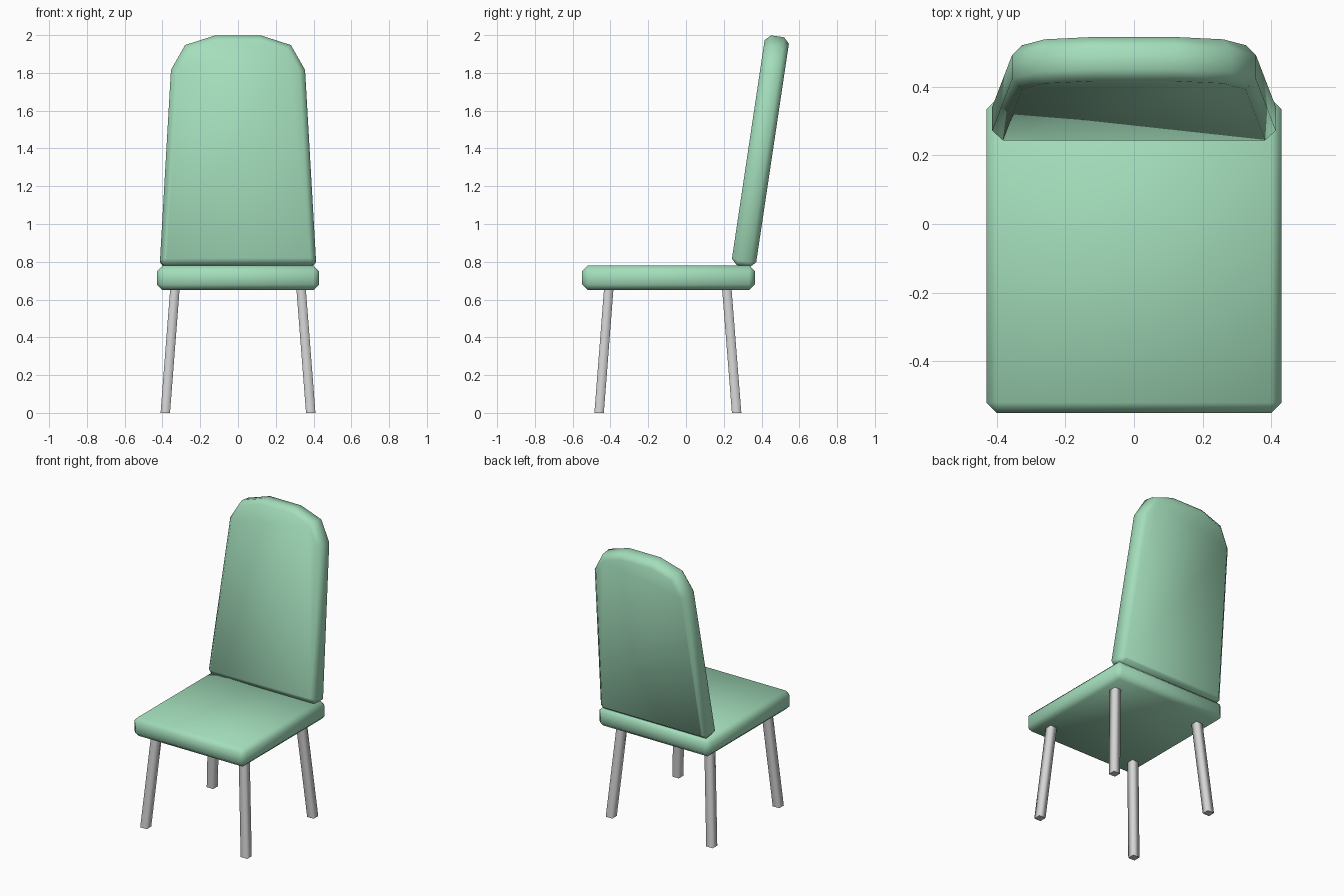
import bpy, bmesh, math
from mathutils import Matrix

if "Cube" in bpy.data.objects:
    bpy.data.objects.remove(bpy.data.objects["Cube"])


def material(name, rgb):
    m = bpy.data.materials.new(name)
    m.diffuse_color = (*rgb, 1)
    m.use_nodes = True
    m.node_tree.nodes["Principled BSDF"].inputs["Base Color"].default_value = m.diffuse_color
    return m


GREEN = material("soft green", (0.37, 0.73, 0.50))
GREY = material("light grey", (0.66, 0.66, 0.66))


def finish(bm, name, mat):
    bmesh.ops.recalc_face_normals(bm, faces=bm.faces)
    me = bpy.data.meshes.new(name)
    bm.to_mesh(me)
    bm.free()
    me.materials.append(mat)
    for p in me.polygons:
        p.use_smooth = True
    ob = bpy.data.objects.new(name, me)
    bpy.context.collection.objects.link(ob)
    return ob


def bevel(bm, edges, width):
    bmesh.ops.bevel(bm, geom=edges, offset=width, segments=1, profile=0.5, affect='EDGES')


# seat: box with chamfered edges
bm = bmesh.new()
bmesh.ops.create_cube(bm, size=1, matrix=Matrix.Translation((0, -0.093, 0.715))
                      @ Matrix.Diagonal((0.86, 0.914, 0.13, 1)))
bevel(bm, bm.edges[:], 0.03)
finish(bm, "seat", GREEN)

# backrest: tapered, rounded-top slab with a chamfered rim, leaning back
half = [(0.392, 0.0), (0.413, 0.025), (0.355, 1.045), (0.28, 1.178), (0.12, 1.23)]
outline = half + [(-x, z) for x, z in reversed(half)]
bm = bmesh.new()
front = bm.faces.new([bm.verts.new((x, -0.065, z)) for x, z in outline])
ext = bmesh.ops.extrude_face_region(bm, geom=[front], use_keep_orig=True)
moved = [g for g in ext["geom"] if isinstance(g, bmesh.types.BMVert)]
bmesh.ops.translate(bm, verts=moved, vec=(0, 0.13, 0))
rim = [e for e in bm.edges if abs(e.verts[0].co.y - e.verts[1].co.y) < 1e-4]
bevel(bm, rim, 0.03)
bm.transform(Matrix.Translation((0, 0.303, 0.777))
             @ Matrix.Rotation(math.radians(-8.5), 4, 'X'))
finish(bm, "backrest", GREEN)


# legs: slim square posts splayed outwards
def leg(name, side, y_foot, y_top):
    bm = bmesh.new()
    r = 0.025
    rings = []
    for x, y, z in ((0.385 * side, y_foot, 0.0), (0.333 * side, y_top, 0.67)):
        rings.append([bm.verts.new((x + a * r, y + b * r, z))
                      for a, b in ((-1, -1), (1, -1), (1, 1), (-1, 1))])
    for i in range(4):
        j = (i + 1) % 4
        bm.faces.new((rings[0][i], rings[0][j], rings[1][j], rings[1][i]))
    bm.faces.new(rings[0][::-1])
    bm.faces.new(rings[1])
    ob = finish(bm, name, GREY)
    for p in ob.data.polygons:      # flat end caps
        if abs(p.normal.z) > 0.9:
            p.use_smooth = False


for side, label in ((-1, "left"), (1, "right")):
    leg(f"front_leg_{label}", side, -0.46, -0.408)
    leg(f"back_leg_{label}", side, 0.268, 0.215)
